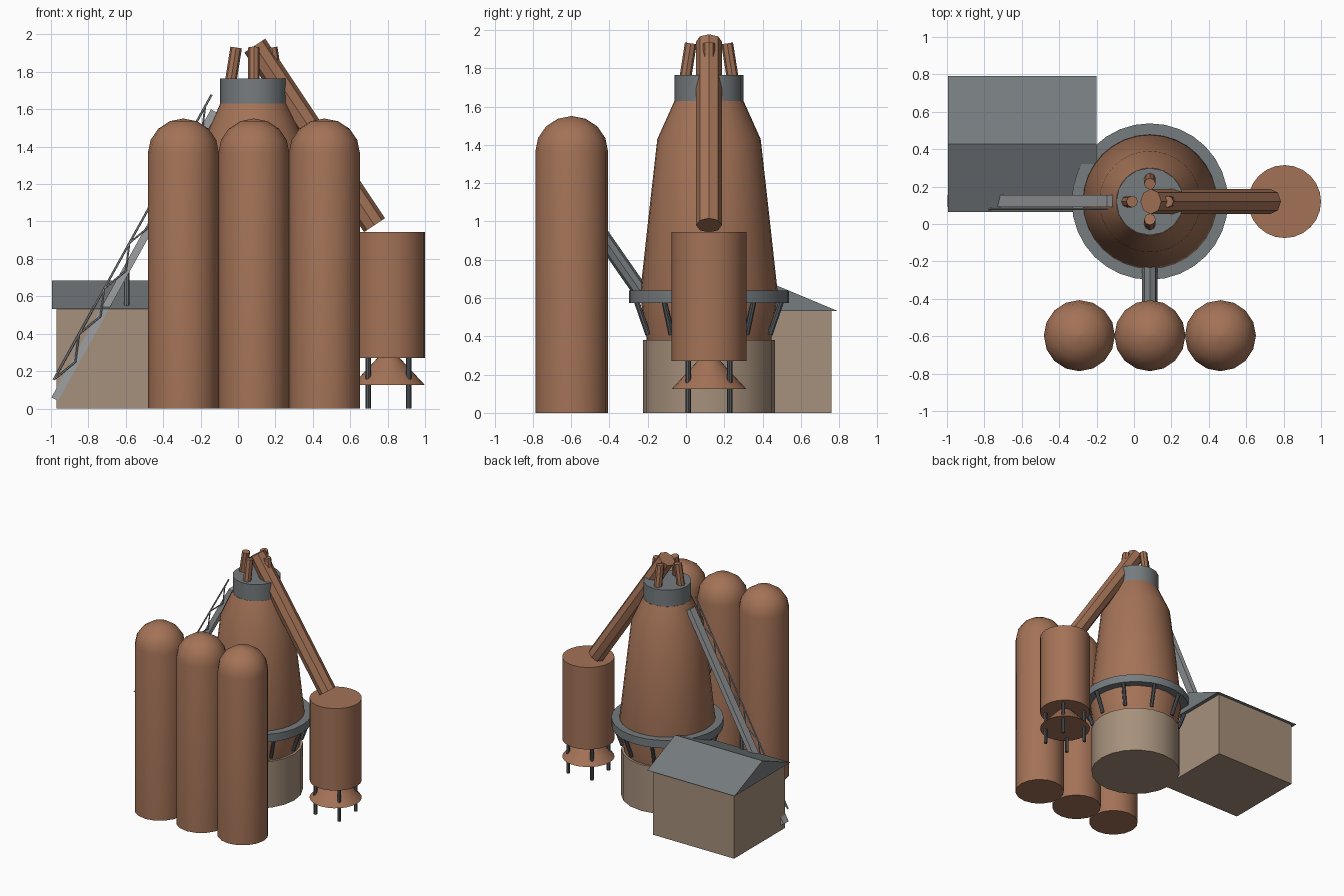
import bpy, bmesh, math
from mathutils import Vector

cube = bpy.data.objects.get("Cube")
if cube:
    bpy.data.objects.remove(cube, do_unlink=True)


def material(name, rgb):
    m = bpy.data.materials.new(name)
    m.use_nodes = True
    m.diffuse_color = (*rgb, 1)
    m.node_tree.nodes["Principled BSDF"].inputs["Base Color"].default_value = (*rgb, 1)
    return m


rust = material("rust", (0.37, 0.17, 0.095))
concrete = material("concrete", (0.38, 0.28, 0.2))
steel = material("steel", (0.18, 0.2, 0.21))
light_steel = material("light_steel", (0.34, 0.35, 0.36))
dark_steel = material("dark_steel", (0.1, 0.11, 0.12))


def finish(name, bm, mat, smooth=True):
    bmesh.ops.recalc_face_normals(bm, faces=bm.faces)
    mesh = bpy.data.meshes.new(name)
    bm.to_mesh(mesh)
    bm.free()
    obj = bpy.data.objects.new(name, mesh)
    bpy.context.collection.objects.link(obj)
    mesh.materials.append(mat)
    if smooth:
        bpy.ops.object.select_all(action="DESELECT")
        obj.select_set(True)
        bpy.context.view_layer.objects.active = obj
        bpy.ops.object.shade_smooth_by_angle(angle=math.radians(30))
    return obj


def lathe(name, centre, profile, sides, mat):
    """Solid of revolution from (radius, height) pairs, bottom to top."""
    bm = bmesh.new()
    rings = []
    for r, z in profile:
        rings.append([bm.verts.new((centre[0] + r * math.cos(2 * math.pi * i / sides),
                                    centre[1] + r * math.sin(2 * math.pi * i / sides), z))
                      for i in range(sides)])
    for a, b in zip(rings, rings[1:]):
        for i in range(sides):
            j = (i + 1) % sides
            bm.faces.new((a[i], a[j], b[j], b[i]))
    bm.faces.new(rings[0])
    bm.faces.new(rings[-1])
    return finish(name, bm, mat)


def rod(name, start, end, radius, mat, sides=8):
    a, b = Vector(start), Vector(end)
    bm = bmesh.new()
    bmesh.ops.create_cone(bm, cap_ends=True, segments=sides, radius1=radius,
                          radius2=radius, depth=(b - a).length)
    obj = finish(name, bm, mat)
    obj.location = (a + b) / 2
    obj.rotation_euler = (b - a).to_track_quat("Z", "Y").to_euler()
    return obj


def prism(name, outline, axis, low, high, mat):
    """Extrude a 2D outline along axis x (outline y,z) or y (outline x,z)."""
    place = {"x": lambda p, d: (d, *p), "y": lambda p, d: (p[0], d, p[1])}[axis]
    bm = bmesh.new()
    face = bm.faces.new([bm.verts.new(place(p, low)) for p in outline])
    ext = bmesh.ops.extrude_face_region(bm, geom=[face])
    shift = Vector((high - low, 0, 0)) if axis == "x" else Vector((0, high - low, 0))
    moved = [v for v in ext["geom"] if isinstance(v, bmesh.types.BMVert)]
    bmesh.ops.translate(bm, verts=moved, vec=shift)
    return finish(name, bm, mat, smooth=False)


FX, FY = 0.085, 0.12
F = (FX, FY)


def around(radius, angle, z):
    return (FX + radius * math.cos(angle), FY + radius * math.sin(angle), z)


# Furnace: foundation, shell, bustle ring and collar
lathe("foundation", F, [(0.345, 0), (0.345, 0.38)], 20, concrete)
lathe("furnace_shell", F, [(0.325, 0.38), (0.36, 0.62), (0.315, 1.03),
                           (0.27, 1.43), (0.18, 1.63)], 32, rust)
lathe("bustle_ring", F, [(0.418, 0.575), (0.418, 0.64)], 32, steel)
lathe("top_collar", F, [(0.18, 1.63), (0.18, 1.765)], 16, steel)

# Tuyere pipes below the ring
for i in range(10):
    a = 2 * math.pi * i / 10
    rod("tuyere_pipe", around(0.4, a, 0.59), around(0.335, a, 0.41), 0.015, dark_steel)

# Gas uptakes and downcomer
for i in range(4):
    a = math.pi / 2 * i
    rod("gas_uptake", around(0.125, a, 1.74), around(0.095, a, 1.93), 0.031, rust)
rod("downcomer", (0.09, FY, 1.94), (0.73, FY, 0.98), 0.067, rust)

# Dust catcher on four legs
D = (0.805, FY)
lathe("dust_catcher", D, [(0.195, 0.27), (0.195, 0.945)], 24, rust)
lathe("dust_cone", D, [(0.195, 0.125), (0.06, 0.27)], 24, rust)
for sx in (-1, 1):
    for sy in (-1, 1):
        x, y = D[0] + sx * 0.108, D[1] + sy * 0.108
        rod("catcher_leg", (x, y, 0), (x, y, 0.28), 0.014, dark_steel)

# Three domed stoves
dome = [(0.19 * math.cos(t), 1.365 + 0.185 * math.sin(t))
        for t in (math.radians(d) for d in (0, 22.5, 45, 67.5, 89))]
for x in (-0.292, 0.085, 0.462):
    lathe("stove", (x, -0.597), [(0.19, 0)] + dome, 16, rust)

# Hot blast pipe
rod("hot_blast_pipe", (FX, -0.45, 0.94), (FX, -0.22, 0.61), 0.041, steel)

# Stock house with a gabled roof
prism("stock_house", [(0.095, 0), (0.76, 0), (0.76, 0.54), (0.095, 0.54)],
      "x", -0.97, -0.23, concrete)
prism("stock_house_roof", [(0.065, 0.533), (0.79, 0.533), (0.427, 0.685)],
      "x", -0.995, -0.2, steel)

# Inclined skip bridge
low, high = Vector((-0.98, 0.05)), Vector((-0.127, 1.59))
along = (high - low).normalized()
up = Vector((-along.y, along.x))
half = up * 0.02
prism("skip_bridge", [low - half, high - half, high + half, low + half],
      "y", 0.09, 0.155, light_steel)

# Handrail with zigzag bracing
RY = 0.08


def at(t, lift):
    p = low.lerp(high, t) + up * lift
    return (p.x, RY, p.y)


rod("handrail", at(0.05, 0.055), at(1.04, 0.055), 0.006, light_steel, 6)
bays = 6
for i in range(bays):
    t0, t1 = 0.05 + 0.95 * i / bays, 0.05 + 0.95 * (i + 1) / bays
    mid = (t0 + t1) / 2
    rod("rail_brace", at(t0, 0.055), at(mid, 0), 0.005, light_steel, 6)
    rod("rail_brace", at(mid, 0), at(t1, 0.055), 0.005, light_steel, 6)

# Bridge support post
rod("bridge_post", (-0.595, FY, 0), (-0.595, FY, 0.73), 0.015, steel)
